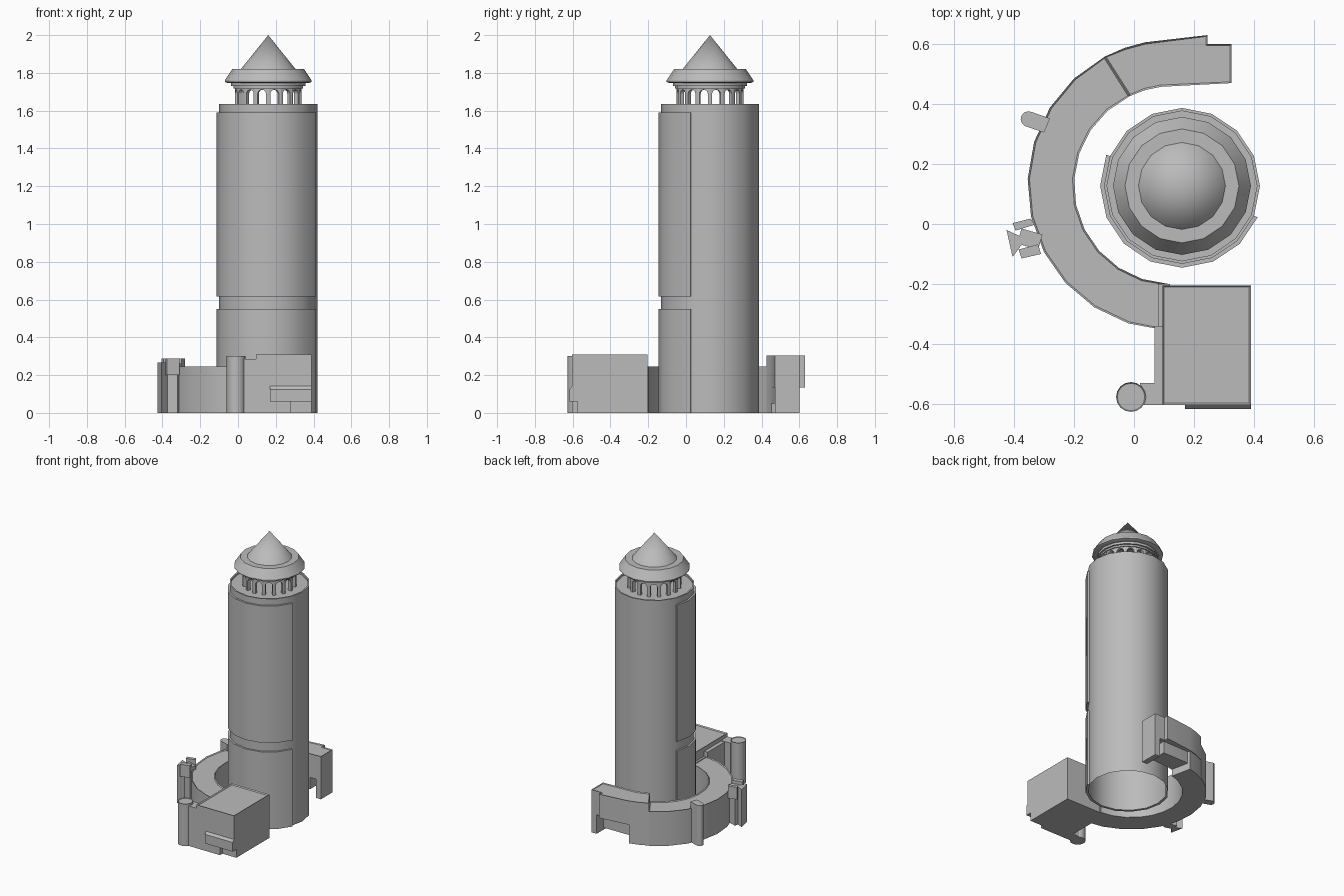
import bpy, bmesh
from math import sin, cos, pi, radians
from mathutils import Matrix, Vector

cube = bpy.data.objects.get("Cube")
if cube:
    bpy.data.objects.remove(cube)

stone = bpy.data.materials.new("grey_stone")
stone.use_nodes = True
GREY = (0.5, 0.5, 0.5, 1)
stone.diffuse_color = GREY
stone.node_tree.nodes["Principled BSDF"].inputs["Base Color"].default_value = GREY

TOWER = Vector((0.16, 0.127, 0))
RING = (0.13, 0.13)
SIDES = 16


def finish(name, bm, loc=(0, 0, 0), smooth=True):
    bmesh.ops.recalc_face_normals(bm, faces=bm.faces)
    mesh = bpy.data.meshes.new(name)
    bm.to_mesh(mesh)
    bm.free()
    mesh.materials.append(stone)
    obj = bpy.data.objects.new(name, mesh)
    obj.location = loc
    bpy.context.collection.objects.link(obj)
    if smooth:
        bpy.ops.object.select_all(action='DESELECT')
        obj.select_set(True)
        bpy.context.view_layer.objects.active = obj
        bpy.ops.object.shade_smooth_by_angle(angle=radians(30))
    return obj


def lathe(name, profile, loc):
    """Spin a radius/height profile around the vertical axis."""
    bm = bmesh.new()
    verts = [bm.verts.new((r, 0, z)) for r, z in profile]
    edges = [bm.edges.new(pair) for pair in zip(verts, verts[1:])]
    bmesh.ops.spin(bm, geom=verts + edges, cent=(0, 0, 0), axis=(0, 0, 1),
                   angle=2 * pi, steps=SIDES)
    bmesh.ops.remove_doubles(bm, verts=bm.verts, dist=0.0005)
    return finish(name, bm, loc)


def arc(r, a0, a1, steps, centre=RING):
    angles = [radians(a0 + (a1 - a0) * i / steps) for i in range(steps + 1)]
    return [(centre[0] + r * cos(a), centre[1] + r * sin(a)) for a in angles]


def rect(x0, x1, y0, y1):
    return [(x0, y0), (x1, y0), (x1, y1), (x0, y1)]


def prism(name, outline, z0, z1, lip=0):
    """Raise an outline; a lip leaves a thin rim around a sunken roof."""
    bm = bmesh.new()
    base = bm.faces.new([bm.verts.new((x, y, z0)) for x, y in outline])
    geom = bmesh.ops.extrude_face_region(bm, geom=[base], use_keep_orig=True)["geom"]
    moved = [g for g in geom if isinstance(g, bmesh.types.BMVert)]
    bmesh.ops.translate(bm, verts=moved, vec=(0, 0, z1 - z0))
    bmesh.ops.recalc_face_normals(bm, faces=bm.faces)
    if lip:
        top = [f for f in bm.faces if f.normal.z > 0.9]
        bmesh.ops.inset_region(bm, faces=top, thickness=lip)
        bmesh.ops.translate(bm, verts=list({v for f in top for v in f.verts}),
                            vec=(0, 0, -lip))
    return finish(name, bm)


# Tower shaft, open underneath, with a low rim round the gallery
lathe("tower_shaft", [(0.26, 0), (0.26, 1.635), (0.25, 1.635), (0.25, 1.622), (0, 1.622)], TOWER)

# Raised half-round cladding on the front of the shaft
for name, z0, z1 in (("lower_cladding", 0, 0.55), ("upper_cladding", 0.615, 1.59)):
    outline = (arc(0.273, 157.5, 337.5, 8, TOWER) + arc(0.255, 337.5, 157.5, 8, TOWER))
    prism(name, outline, z0, z1)

# Lantern arcade: one arched bay repeated round the gallery
bm = bmesh.new()
half, pier, depth, radius = 0.0352, 0.012, 0.022, 0.177
opening = half - pier
bay = [(-half, 1.62), (-opening, 1.62)]
bay += [(-opening * cos(pi * i / 8), 1.688 + opening * sin(pi * i / 8)) for i in range(9)]
bay += [(opening, 1.62), (half, 1.62), (half, 1.72), (-half, 1.72)]
for k in range(SIDES):
    turn = Matrix.Rotation(2 * pi * (k + 0.5) / SIDES, 4, 'Z')
    apothem = radius * cos(pi / SIDES)
    outer = [bm.verts.new(turn @ Vector((apothem, u, z))) for u, z in bay]
    inner = [bm.verts.new(turn @ Vector((apothem - depth, u * 0.88, z))) for u, z in bay]
    bm.faces.new(outer)
    bm.faces.new(inner[::-1])
    for i in range(len(bay)):
        j = (i + 1) % len(bay)
        bm.faces.new((outer[i], inner[i], inner[j], outer[j]))
finish("lantern_arcade", bm, TOWER, smooth=False)

# Stepped cornice, sloping roof and pointed cap
lathe("lantern_roof", [(0, 1.718), (0.185, 1.718), (0.185, 1.73), (0.197, 1.73),
                       (0.197, 1.746), (0.215, 1.746), (0.23, 1.752), (0.23, 1.76),
                       (0.19, 1.82), (0.145, 1.82), (0, 2.0)], TOWER)

# Curved annex: low wing, then a taller wing at the back
prism("curved_wing", arc(0.485, 118, 267, 10) + arc(0.33, 267, 116, 10), 0, 0.245, 0.006)
inner_edge = [(0.325, 0.47)] + arc(0.33, 97, 116, 2)
outer_edge = arc(0.485, 118, 101, 2)
prism("back_wing", outer_edge + [(0.245, 0.63), (0.245, 0.6), (0.325, 0.6)] + inner_edge,
      0.135, 0.305, 0.006)
prism("back_wing_base", arc(0.46, 118, 100, 2) + [(0.24, 0.585), (0.24, 0.47)] + inner_edge[1:],
      0.05, 0.135)
prism("back_wing_foot", arc(0.48, 118, 102, 2) + arc(0.33, 102, 116, 2), 0, 0.135)
prism("back_end_wall", rect(0.285, 0.325, 0.47, 0.6), 0, 0.135)

# Front building with an undercut front corner
prism("front_building", rect(0.095, 0.39, -0.603, -0.205), 0.06, 0.31, 0.008)
prism("building_base", [(0.095, -0.603), (0.28, -0.603), (0.28, -0.575), (0.39, -0.575),
                        (0.39, -0.205), (0.095, -0.205)], 0, 0.06)
prism("corner_wall", rect(0.02, 0.095, -0.603, -0.53), 0, 0.285)
prism("side_wall", rect(0.068, 0.095, -0.53, -0.34), 0, 0.28)
prism("wing_link", rect(0.08, 0.12, -0.35, -0.2), 0, 0.245)

# Sloped sill along the front building
bm = bmesh.new()
section = [(-0.6, 0.145), (-0.617, 0.125), (-0.617, 0.06), (-0.6, 0.06)]
ends = [[bm.verts.new((x, y, z)) for y, z in section] for x in (0.17, 0.39)]
bm.faces.new(ends[0])
bm.faces.new(ends[1][::-1])
for i in range(4):
    j = (i + 1) % 4
    bm.faces.new((ends[0][i], ends[1][i], ends[1][j], ends[0][j]))
finish("front_sill", bm, smooth=False)

# Round corner turret
prism("corner_turret", arc(0.05, 0, 337.5, 15, (-0.01, -0.577)), 0, 0.3, 0.004)

# Rounded buttress on the outer curve
nose = arc(0.026, 65, 245, 6, (-0.352, 0.35))
prism("round_buttress", nose + [(-0.30, 0.305), (-0.28, 0.352)], 0, 0.287)

# Cluster of square and wedge piers on the outer curve
prism("pier_core", [(-0.39, -0.065), (-0.32, -0.085), (-0.305, -0.035), (-0.375, -0.015)], 0, 0.265)
prism("pier_front", [(-0.375, -0.115), (-0.31, -0.1), (-0.32, -0.068), (-0.385, -0.085)], 0.2, 0.287)
prism("pier_back", [(-0.395, -0.022), (-0.33, -0.002), (-0.345, 0.018), (-0.405, 0.003)], 0.2, 0.287)
prism("pier_wedge", [(-0.425, -0.02), (-0.405, -0.11), (-0.36, -0.05)], 0, 0.268)
